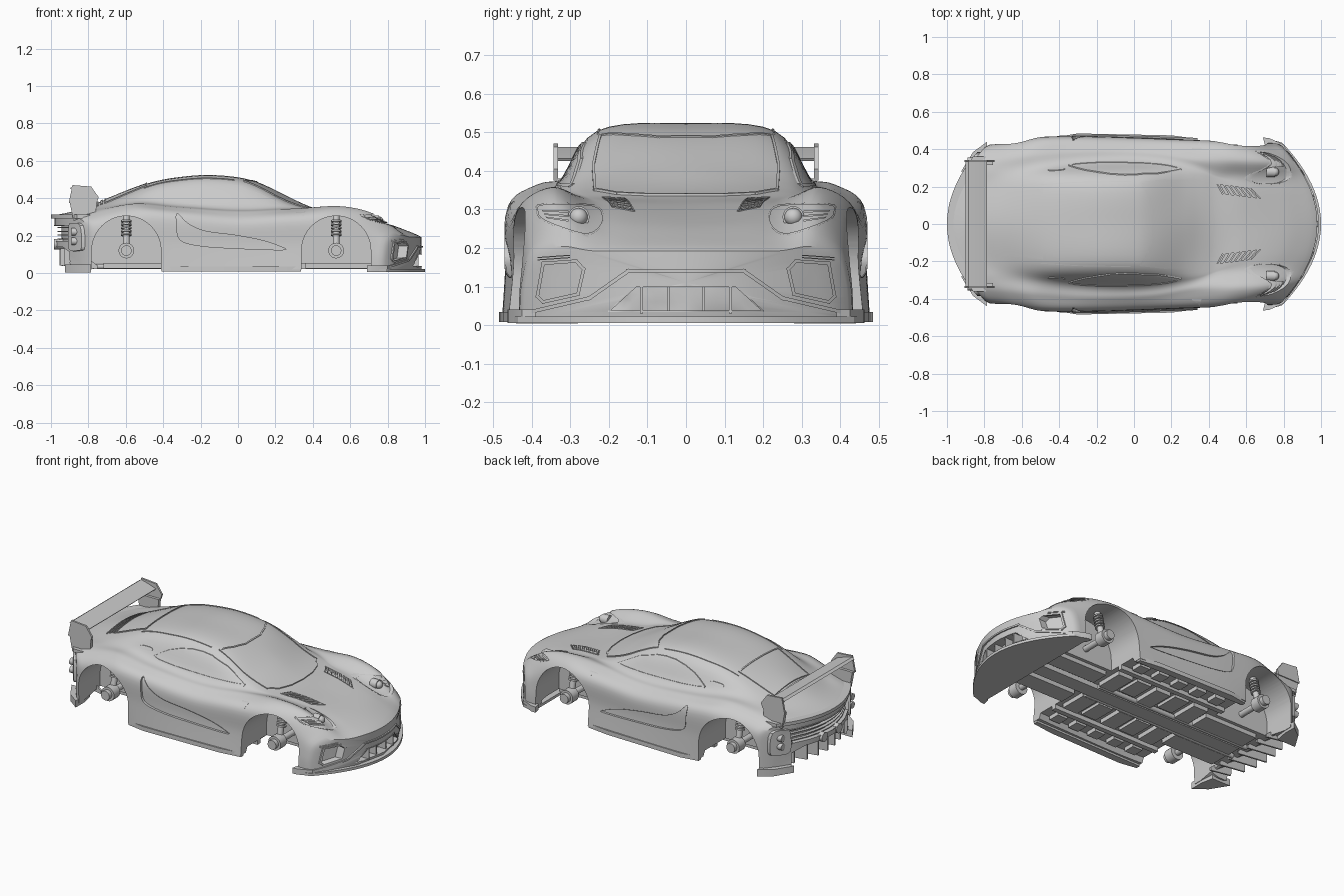
import bpy, bmesh, math
from mathutils import Vector
from mathutils.bvhtree import BVHTree

if "Cube" in bpy.data.objects:
    bpy.data.objects.remove(bpy.data.objects["Cube"])

def make(name, verts, faces, mirror=False):
    verts, faces, n = [tuple(v) for v in verts], [tuple(f) for f in faces], len(verts)
    if mirror:
        verts += [(x, -y, z) for x, y, z in verts]
        faces += [tuple(i + n for i in reversed(f)) for f in faces]
    me = bpy.data.meshes.new(name)
    me.from_pydata(verts, [], faces)
    bm = bmesh.new()
    bm.from_mesh(me)
    bmesh.ops.recalc_face_normals(bm, faces=bm.faces[:])
    bm.to_mesh(me)
    bm.free()
    ob = bpy.data.objects.new(name, me)
    bpy.context.collection.objects.link(ob)
    return ob

def bridge(name, low, high, mirror):
    n = len(low)
    faces = [range(n), range(2 * n - 1, n - 1, -1)] + [(i, (i + 1) % n, (i + 1) % n + n, i + n) for i in range(n)]
    return make(name, low + high, faces, mirror)

def prism(name, pts, axis, a, b, mirror=False):
    low, high = ([(*p[:axis], d, *p[axis:]) for p in pts] for d in (a, b))
    return bridge(name, low, high, mirror)

def box(name, x0, x1, y0, y1, z0, z1, mirror=False):
    return prism(name, [(x0, y0), (x1, y0), (x1, y1), (x0, y1)], 2, z0, z1, mirror)

def rod(name, p, q, r, mirror=True, n=20):
    p, q = Vector(p), Vector(q)
    rot = (q - p).to_track_quat('Z', 'Y')
    ring = [rot @ Vector((r * math.cos(t), r * math.sin(t), 0)) for t in (2 * math.pi * i / n for i in range(n))]
    return bridge(name, [p + v for v in ring], [q + v for v in ring], mirror)

def track(*k):
    """Smooth function through (x, value) keys."""
    ends = [(max(i - 1, 0), min(i + 1, len(k) - 1)) for i in range(len(k))]
    m = [(k[b][1] - k[a][1]) / (k[b][0] - k[a][0]) for a, b in ends]
    def f(x):
        i = max([j for j in range(len(k) - 1) if k[j][0] <= x] or [0])
        h = k[i + 1][0] - k[i][0]
        t = (x - k[i][0]) / h
        return (2*t**3 - 3*t*t + 1)*k[i][1] + (t**3 - 2*t*t + t)*h*m[i] + (3*t*t - 2*t**3)*k[i + 1][1] + (t**3 - t*t)*h*m[i + 1]
    return f

def catmull(p0, p1, p2, p3, t):
    return tuple(.5 * (2*b + (c - a)*t + (2*a - 5*b + 4*c - d)*t*t + (3*b - a - 3*c + d)*t**3) for a, b, c, d in zip(p0, p1, p2, p3))

def rounded(*p, n=4):
    return [catmull(p[i - 1], p[i], p[(i + 1) % len(p)], p[(i + 2) % len(p)], j / n) for i in range(len(p)) for j in range(n)]

# Body guide lines: centre, roof edge, belt, fender crown, side, sill
z0 = track((-1, .305), (-.86, .335), (-.74, .38), (-.58, .445), (-.47, .483), (-.35, .508), (-.17, .523), (.02, .508),
           (.12, .477), (.28, .4), (.36, .362), (.44, .335), (.6, .31), (.8, .263), (.92, .22), (1, .185))
y1 = track((-1, .2), (-.75, .195), (-.4, .225), (0, .232), (.2, .24), (.4, .233), (.6, .17), (1, .15))
d1 = track((-1, 0), (-.7, .015), (-.4, .02), (0, .02), (.25, .028), (.4, .008), (.6, -.005), (1, 0))
y2 = track((-1, .3), (-.8, .29), (-.5, .312), (-.2, .331), (.1, .331), (.3, .31), (.5, .26), (1, .25))
z2 = track((-1, .3), (-.8, .345), (-.55, .38), (-.3, .37), (0, .355), (.3, .345), (.5, .326), (.7, .302), (.88, .247), (1, .184))
y3 = track((-1, .36), (-.8, .37), (-.55, .385), (-.2, .4), (.1, .39), (.35, .355), (.6, .345), (1, .335))
z3 = track((-1, .288), (-.8, .34), (-.6, .365), (-.3, .345), (0, .325), (.3, .34), (.5, .357), (.65, .353), (.8, .328), (.9, .281), (1, .187))
y4 = track((-1, .41), (-.8, .44), (-.6, .457), (-.3, .462), (0, .455), (.3, .442), (.55, .432), (1, .4))
z4 = track((-1, .25), (-.8, .29), (-.5, .31), (0, .27), (.3, .29), (.55, .3), (.8, .268), (1, .168))
y5 = track((-1, .42), (-.6, .46), (-.3, .468), (0, .46), (.3, .448), (.6, .44), (1, .425))
z5 = track((-1, .17), (0, .15), (.7, .15), (1, .1))
y6 = track((-1, .41), (-.6, .455), (-.3, .476), (.2, .466), (.6, .446), (1, .43))

def section(u):
    p = [(0, z0(u)), (y1(u), z0(u) - d1(u)), (y2(u), z2(u)), (y3(u), z3(u)), (y4(u), z4(u)), (y5(u), z5(u)), (y6(u), .02)]
    q = [(-p[1][0], p[1][1])] + p + [p[-1]]
    half = [catmull(*q[i:i + 4], j / 6) for i in range(len(p) - 1) for j in range(6)] + [p[-1]]
    zf = .02 + .03 * min(max((.92 - abs(u)) / .1, 0), 1)
    half += [(y6(u) - .05, .02), (y6(u) - .065, zf), (.2, zf), (0, zf)]
    return half + [(-a, b) for a, b in half[-2:0:-1]]

def warp(u, y, z):
    t = min(max((abs(u) - .35) / .6, 0), 1)
    return (u - math.copysign(1.08 * y * y * t * t * (3 - 2 * t), u), y, z)

def build_body():
    rings = [[warp(u, *p) for p in section(u)] for u in (-.965 + 1.93 * i / 100 for i in range(101))]
    tail, nose = ([[warp(u, y * k, zm + (z - zm) * k) for y, z in section(u)] for k in (.975, .85, .65, .4, .2)]
                  for u, zm in ((-.98, .17), (.98, .11)))
    rings = tail[::-1] + rings + nose
    n, m = len(rings[0]), len(rings)
    verts = [v for r in rings for v in r] + [(-.98, 0, .17), (.98, 0, .11)]
    faces = []
    for i, j in ((i, (i + 1) % n) for i in range(n)):
        faces += [(r*n + i, r*n + j, r*n + n + j, r*n + n + i) for r in range(m - 1)]
        faces += [(j, i, m * n), ((m - 1) * n + i, (m - 1) * n + j, m * n + 1)]
    return make("car_body", verts, faces), BVHTree.FromPolygons(verts, faces)

body, tree = build_body()
VIEWS = {'front': (lambda a, b: (2, a, b), Vector((-1, 0, 0))), 'back': (lambda a, b: (-2, a, b), Vector((1, 0, 0))),
         'side': (lambda a, b: (a, -2, b), Vector((0, 1, 0))), 'top': (lambda a, b: (a, b, 2), Vector((0, 0, -1)))}

def hit(view, a, b):
    o = Vector(VIEWS[view][0](a, b))
    return tree.ray_cast(o, VIEWS[view][1])[0] or tree.find_nearest(o)[0]

def panel(name, outlines, view, lo, hi, mirror=True, step=.02):
    """Solid plate following the body surface, from depth lo to height hi."""
    verts, faces, d = [], [], VIEWS[view][1]
    for out in outlines:
        bm = bmesh.new()
        bm.faces.new([bm.verts.new((a, b, 0)) for a, b in out])
        for ax, no in ((0, (1, 0, 0)), (1, (0, 1, 0))):
            vals = [p[ax] for p in out]
            for k in range(math.ceil(min(vals) / step), math.floor(max(vals) / step) + 1):
                geom = bm.verts[:] + bm.edges[:] + bm.faces[:]
                bmesh.ops.bisect_plane(bm, geom=geom, plane_co=Vector(no) * (k * step + .0003), plane_no=no, dist=1e-5)
        bm.verts.index_update()
        base, n = len(verts), len(bm.verts)
        pts = [hit(view, v.co.x, v.co.y) for v in bm.verts]
        verts += [p - d * hi for p in pts] + [p - d * lo for p in pts]
        for ids in ([v.index + base for v in f.verts] for f in bm.faces):
            faces += [ids, [i + n for i in reversed(ids)]]
        for a, b in ([v.index + base for v in e.verts] for e in bm.edges if e.is_boundary):
            faces.append((a, b, b + n, a + n))
        bm.free()
    return make(name, verts, faces, mirror)

def rim(name, pts, view, r, mirror=True, closed=True):
    quads = []
    for p, q in list(zip(pts, pts[1:] + pts[:1]))[:None if closed else -1]:
        p, q = Vector(p), Vector(q)
        d = (q - p).normalized() * r * .6
        n = Vector((-d.y, d.x))
        quads.append([p - d - n, q + d - n, q + d + n, p - d + n])
    panel(name, quads, view, -r, r, mirror)

def bars(q, n, fill=.45):
    """Thin outlines spread across quad q, crossing from side q0-q1 to side q3-q2."""
    a, b, c, d = (Vector(p) for p in q)
    rows = [((i + .5 - fill / 2) / n, (i + .5 + fill / 2) / n) for i in range(n)]
    return [[a.lerp(b, s), a.lerp(b, t), d.lerp(c, t), d.lerp(c, s)] for s, t in rows]

def cut(cutter):
    m = body.modifiers.new("cut", 'BOOLEAN')
    m.object, m.operation, m.solver = cutter, 'DIFFERENCE', 'EXACT'
    bpy.context.view_layer.objects.active = body
    bpy.ops.object.modifier_apply(modifier=m.name)
    bpy.data.objects.remove(cutter)

# Wheel wells and suspension
for cx, tag in ((-.597, "rear"), (.525, "front")):
    arc = [(cx + .185 * math.cos(math.pi * i / 28), .12 + .185 * math.sin(math.pi * i / 28)) for i in range(29)]
    cut(prism("arch_cutter", [(cx + .185, -.1)] + arc + [(cx - .185, -.1)], 1, .21, .7, True))
    for part, a, b, r in (("axle", 0, .38, .018), ("hub", .34, .4, .042), ("hub_cap", .4, .425, .028)):
        rod(f"{tag}_{part}", (cx, a, .12), (cx, b, .12), r)
    rod(tag + "_damper", (cx, .35, .13), (cx, .31, .31), .018)
    for k in range(5):
        rod(f"{tag}_spring_coil_{k}", (cx, .334 - .004 * k, .2 + .018 * k), (cx, .332 - .004 * k, .209 + .018 * k), .028)
# Rear underside and surface recesses with their edging
cut(prism("diffuser_cutter", [(-1.1, -.1), (-1.1, .14), (-.94, .14), (-.75, .01), (-.75, -.1)], 1, -.27, .27))
scoop = rounded((-.326, .32), (-.328, .257), (-.31, .176), (-.2, .144), (0, .13), (.24, .123), (.235, .139), (.13, .175),
                (-.016, .203), (-.176, .225), (-.267, .265))
lamp = rounded((.385, .295), (.365, .27), (.27, .237), (.23, .247), (.215, .278), (.24, .31), (.37, .313))
intake = [(.265, .145), (.285, .166), (.37, .16), (.385, .075), (.37, .06), (.28, .08)]
vent = [(.44, .215), (.63, .19), (.68, .135), (.47, .16)]
grille = [(-.2, .036), (-.13, .1), (.13, .1), (.2, .036)]
tail = [(-.27, .17), (-.29, .255), (.29, .255), (.27, .17)]
for name, out, view, depth, r, both in (("scoop", scoop, 'side', .014, .002, 1), ("headlight", lamp, 'front', .022, .004, 1),
        ("intake", intake, 'front', .045, .007, 1), ("hood_vent", vent, 'top', .013, .003, 1),
        ("grille", grille, 'front', .06, .003, 0), ("tail_grille", tail, 'back', .035, .004, 0)):
    cut(panel("recess_cutter", [out], view, -depth, .03, both))
    rim(name + "_edge", out, view, r, both)

# Glass and upper panels
shield = [(.035, .222), (.075, .15), (.1, .07), (.1, -.07), (.075, -.15), (.035, -.222), (.2, -.24), (.36, -.236), (.405, -.18),
          (.43, -.1), (.438, 0), (.43, .1), (.405, .18), (.36, .236), (.2, .24)]
window = [(-.345, .385), (-.3, .413), (-.26, .435), (-.19, .458), (-.12, .47), (-.05, .471), (.01, .464), (.12, .43), (.25, .363),
          (.05, .364), (-.2, .37), (-.31, .377)]
rear = [(-.71, -.165), (-.71, .165), (-.49, .185), (-.49, -.185)]
for name, out, view, both in (("windshield", shield, 'top', 0), ("side_window", window, 'side', 1), ("rear_window", rear, 'top', 0)):
    panel(name, [out], view, -.01, .003, both)
    rim(name + "_trim", out, view, .006, both)
rim("roof_rail", [(-.5, .21), (-.3, .223), (-.02, .228)], 'top', .004, True, False)
panel("rear_louvres", bars([(-.78, -.16), (-.72, -.16), (-.72, .16), (-.78, .16)], 3), 'top', -.01, .006, False)
panel("filler_cap", [rounded((-.45, .4), (-.45, .415), (-.38, .42), (-.375, .405))], 'side', -.01, .004)
panel("fender_vent", [[(.31, .325), (.36, .328), (.35, .3), (.34, .315)]], 'side', -.01, .004)
panel("hood_vent_slats", bars(vent, 7), 'top', -.015, .002)

# Headlights and front bumper
panel("headlight_strips", bars([(.305, .3), (.305, .265), (.36, .275), (.375, .3)], 3), 'front', -.027, -.003)
c = hit('front', .278, .28)
rod("headlight_barrel", c - Vector((.05, 0, 0)), c - Vector((.006, 0, 0)), .028)
for y in (.278, -.278):
    bpy.ops.mesh.primitive_uv_sphere_add(segments=24, ring_count=12, radius=.023, location=(c.x - .006, y, .28))
    bpy.context.object.name = "headlight_lens"
panel("intake_slats", bars([(.3, .172), (.3, .184), (.385, .178), (.385, .166)], 2), 'front', -.01, .005)
rim("grille_frame", [(-.4, .035), (-.25, .07), (-.15, .14), (.15, .14), (.25, .07), (.4, .035)], 'front', .008, False, False)
for y in (-.115, -.045, .045, .115):
    box("grille_fin", .9, .965, y - .004, y + .004, .03, .102)
plan = [(1 - 1.1 * y * y, y) for y in (-.435 + .87 * i / 24 for i in range(25))]
prism("front_splitter", plan + [(.71, .457), (.71, -.457)], 2, .006, .022)
prism("front_winglet", [(.7, .42), (.69, .462), (.72, .46), (.8, .425), (.82, .39)], 2, .006, .04, True)
prism("side_skirt", [(-.41, .44), (-.41, .466), (-.3, .484), (.2, .474), (.338, .456), (.338, .43)], 2, .008, .034, True)

# Rear wing and tail
prism("wing_blade", [(-.9, .452), (-.885, .462), (-.83, .448), (-.785, .432), (-.79, .425), (-.85, .434)], 1, -.335, .335)
prism("wing_endplate", [(-.905, .375), (-.885, .47), (-.785, .462), (-.745, .405), (-.755, .375)], 1, .331, .343, True)
prism("wing_mount", [(-.88, .28), (-.9, .38), (-.755, .38), (-.76, .32)], 1, .315, .337, True)
edge = [(-1 + 1.08 * y * y, y) for y in (-.36 + .72 * i / 20 for i in range(21))]
prism("tail_lip", edge + [(x + .07, y) for x, y in reversed(edge)], 2, .292, .312)
panel("tail_pod", [rounded((.29, .13), (.29, .25), (.31, .265), (.375, .255), (.385, .14), (.36, .12))], 'back', -.02, .018)
for z in (.17, .22):
    c = hit('back', .335, z)
    rod("tail_light", c, c - Vector((.032, 0, 0)), .02)
panel("tail_grille_bars", bars(tail, 4, .25), 'back', -.04, -.015, False)
rod("exhaust_pipe", (-.985, .07, .155), (-.82, .07, .155), .028)
for y in (-.24 + .08 * i for i in range(7)):
    x = -.955 + y * y
    prism("diffuser_fin", [(x, .04), (x, .145), (-.9, .145), (-.75, .04), (-.75, .02)], 1, y - .005, y + .005)
prism("rear_corner_skirt", [(-.925, .28), (-.86, .385), (-.785, .44), (-.785, .36), (-.8, .28)], 2, .004, .045, True)

# Underbody
box("centre_tunnel", -.72, .72, -.045, .045, .022, .06)
for name, x0, x1, ya, yb in (("floor_rail", -.4, .34, .27, .3), ("engine_tray", -.72, -.36, .07, .19), ("front_tray", .36, .72, .08, .19)):
    box(name, x0, x1, ya, yb, .024, .06, True)
for i in range(5):
    x = -.33 + .135 * i
    box("floor_block", x, x + .1, .07 + .02 * (i % 2), .24, .024 + .008 * (i % 2), .06, True)
    box("sill_block", x, x + .07, .32, .39, .026, .06, True)
rod("exhaust_run", (-.76, .06, .035), (.3, .06, .035), .014)
for ob in bpy.data.objects:
    ob.select_set(True)
bpy.context.view_layer.objects.active = body
bpy.ops.object.shade_smooth_by_angle(angle=math.radians(32))
